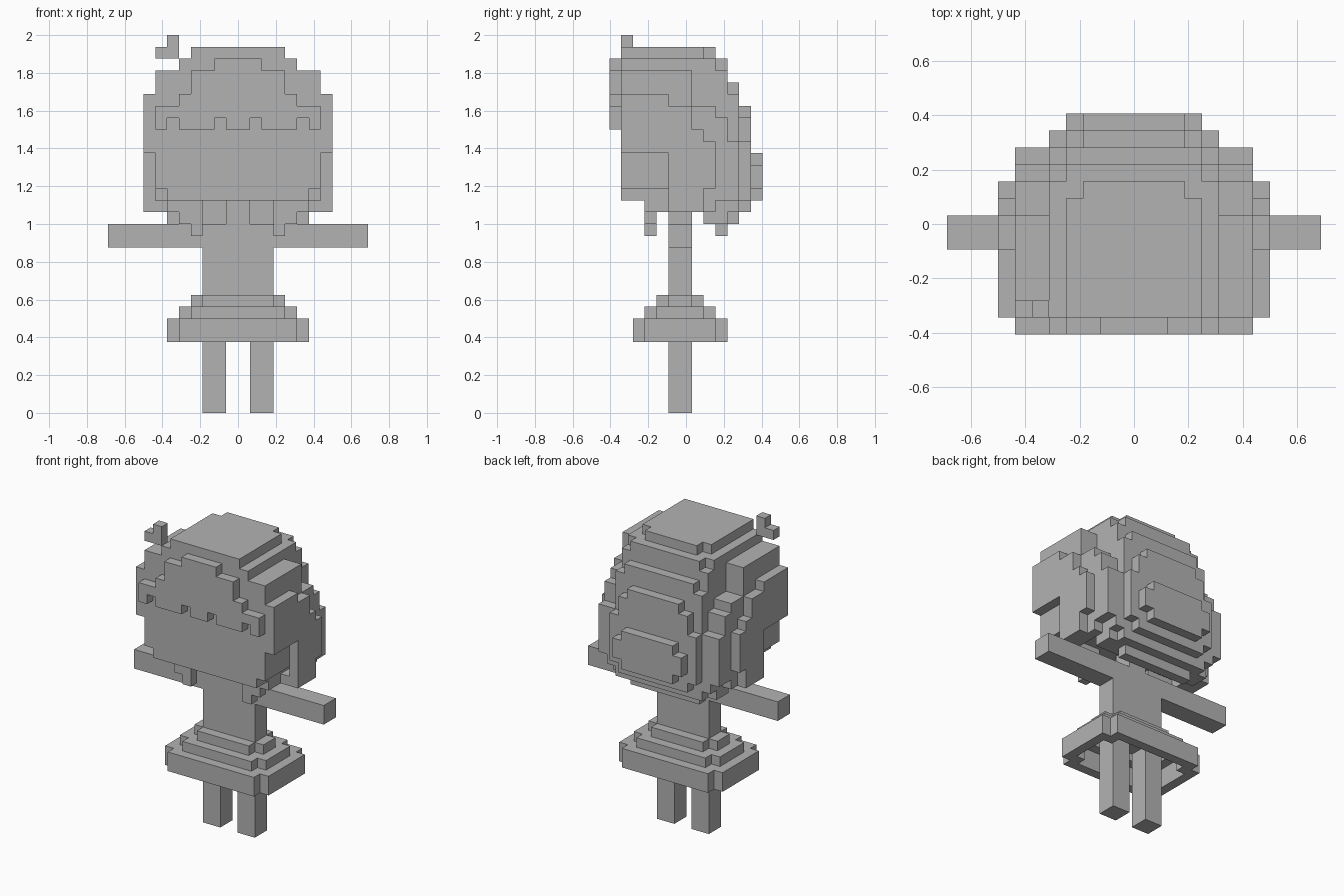
import bpy, bmesh

if "Cube" in bpy.data.objects:
    bpy.data.objects.remove(bpy.data.objects["Cube"])

U = 1 / 16            # edge of one block
Y0 = -6.5 * U         # front-most block plane

grey = bpy.data.materials.new("plain grey")
grey.diffuse_color = (0.45, 0.45, 0.45, 1)
grey.use_nodes = True
grey.node_tree.nodes["Principled BSDF"].inputs["Base Color"].default_value = grey.diffuse_color


def box(i0, i1, j0, j1, k0, k1):
    """Set of unit cells filling a block range."""
    return {(i, j, k) for i in range(i0, i1) for j in range(j0, j1) for k in range(k0, k1)}


def mid(w, j0, j1, k0, k1):
    """Block range centred on x."""
    return box(-w, w, j0, j1, k0, k1)


def pair(i0, i1, j0, j1, k0, k1):
    """Block range mirrored left and right."""
    return box(i0, i1, j0, j1, k0, k1) | box(-i1, -i0, j0, j1, k0, k1)


def notched(w, j0, j1, k0, k1):
    """Centred slab with its corner columns removed."""
    return mid(w, j0 + 1, j1 - 1, k0, k1) | mid(w - 1, j0, j1, k0, k1)


SIDES = [
    ((1, 0, 0), [(1, 0, 0), (1, 1, 0), (1, 1, 1), (1, 0, 1)]),
    ((-1, 0, 0), [(0, 0, 0), (0, 0, 1), (0, 1, 1), (0, 1, 0)]),
    ((0, 1, 0), [(0, 1, 0), (0, 1, 1), (1, 1, 1), (1, 1, 0)]),
    ((0, -1, 0), [(0, 0, 0), (1, 0, 0), (1, 0, 1), (0, 0, 1)]),
    ((0, 0, 1), [(0, 0, 1), (1, 0, 1), (1, 1, 1), (0, 1, 1)]),
    ((0, 0, -1), [(0, 0, 0), (0, 1, 0), (1, 1, 0), (1, 0, 0)]),
]


def build(name, cells):
    """Turn cells into a mesh made of their outer faces only."""
    bm = bmesh.new()
    verts = {}

    def vert(p):
        if p not in verts:
            verts[p] = bm.verts.new((p[0] * U, p[1] * U + Y0, p[2] * U))
        return verts[p]

    for c in sorted(cells):
        for d, corners in SIDES:
            if tuple(a + b for a, b in zip(c, d)) not in cells:
                bm.faces.new([vert(tuple(a + b for a, b in zip(c, q))) for q in corners])
    mesh = bpy.data.meshes.new(name)
    bm.to_mesh(mesh)
    bm.free()
    mesh.materials.append(grey)
    bpy.context.collection.objects.link(bpy.data.objects.new(name, mesh))


# Legs, torso with neck, arms
build("legs", pair(1, 3, 5, 7, 0, 8))
build("torso", mid(3, 5, 7, 8, 16) | mid(1, 5, 7, 16, 18))
build("arms", pair(3, 11, 5, 7, 14, 16))

# Hollow tiered skirt
build("skirt", (notched(6, 2, 10, 6, 8) - notched(5, 3, 9, 6, 8))
      | (notched(5, 3, 9, 8, 9) - notched(4, 4, 8, 8, 9))
      | (notched(4, 4, 8, 9, 10) - mid(3, 5, 7, 9, 10)))

# Face block with trimmed lower edges
build("head", mid(7, 1, 8, 19, 25) | mid(6, 1, 8, 18, 19))

# Fringe with a notched lower edge
build("fringe", (mid(7, 0, 1, 24, 26) | mid(5, 0, 1, 26, 27) | mid(4, 0, 1, 27, 29)
                 | mid(2, 0, 1, 29, 30))
      - pair(1, 2, 0, 1, 24, 25) - pair(5, 6, 0, 1, 24, 25))

# Crown and terraced back of the hair
build("hair_crown", mid(4, 1, 8, 30, 31) | mid(3, 8, 9, 30, 31)
      | mid(5, 1, 9, 25, 30) | mid(4, 9, 10, 28, 30))
build("hair_back", mid(5, 8, 10, 18, 29) | mid(4, 10, 11, 27, 28) | mid(5, 10, 11, 18, 27)
      | mid(3, 11, 12, 25, 26) | mid(4, 11, 12, 17, 25) | mid(5, 11, 12, 18, 23)
      | mid(3, 12, 13, 18, 22) | mid(4, 12, 13, 19, 21))

# Side hair: inner block, then steps falling towards the back, then outer panel
build("hair_sides", pair(5, 7, 1, 7, 25, 29) | pair(5, 7, 7, 8, 18, 26)
      | pair(5, 7, 8, 9, 18, 26) | pair(5, 7, 9, 10, 18, 25)
      | pair(5, 7, 10, 11, 18, 23))
build("hair_side_panels", pair(7, 8, 1, 5, 22, 27) | pair(7, 8, 5, 7, 17, 26)
      | pair(7, 8, 7, 8, 17, 24) | pair(7, 8, 8, 9, 19, 23) | pair(6, 7, 5, 9, 17, 18))

# Lower hair: nape and front locks
build("hair_nape", mid(6, 8, 11, 17, 18) | mid(6, 8, 10, 16, 17)
      | mid(5, 10, 11, 16, 17) | mid(4, 9, 10, 15, 16))
build("front_locks", pair(3, 6, 3, 5, 17, 18) | pair(3, 5, 3, 4, 16, 17)
      | pair(3, 4, 3, 4, 15, 16))

# Small floating hair ornament
build("hair_ornament", box(-7, -5, 1, 2, 30, 31) | box(-6, -5, 1, 2, 31, 32))
